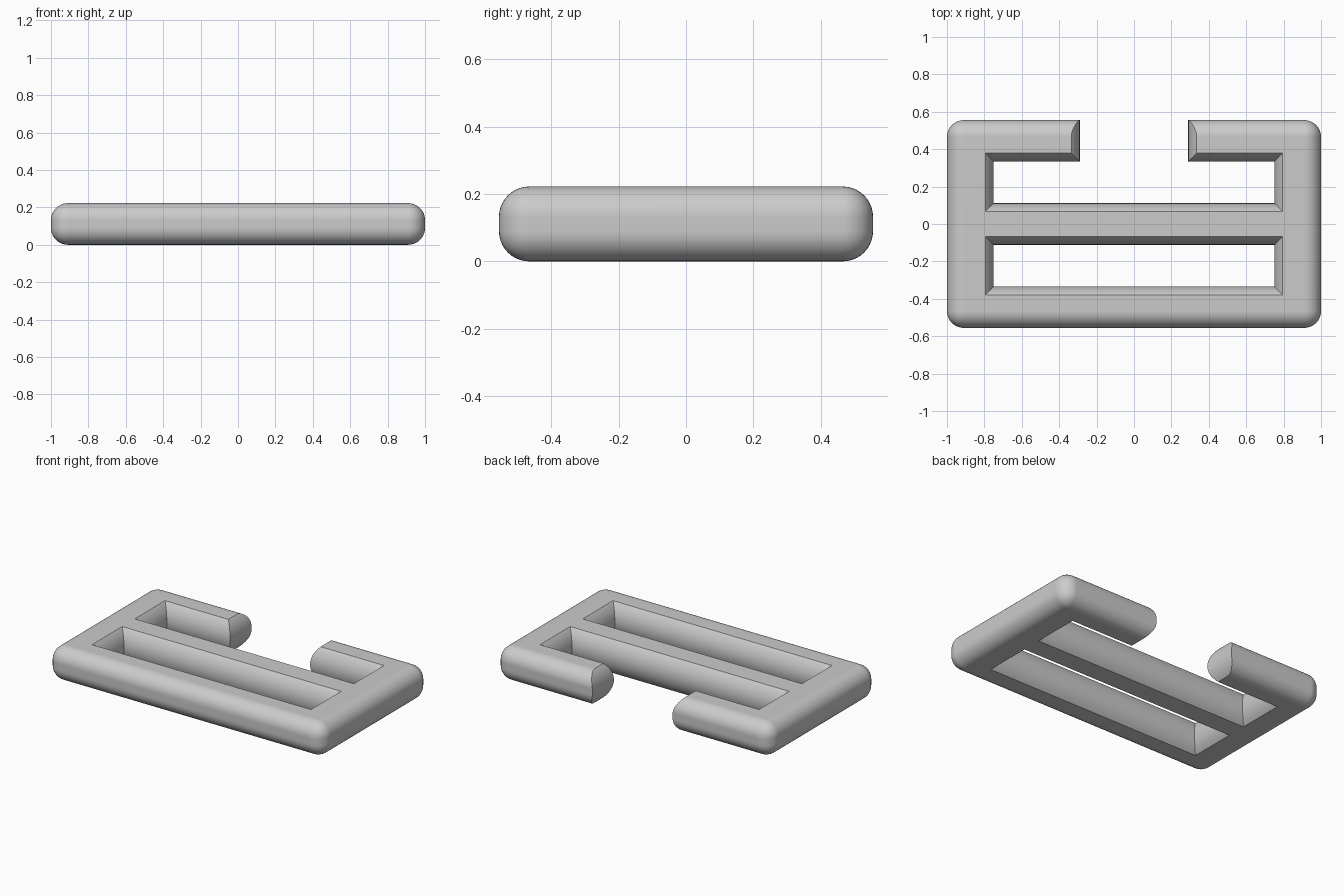
import bpy, bmesh, math

old = bpy.data.objects.get("Cube")
if old:
    bpy.data.objects.remove(old, do_unlink=True)

UNIT = 2 / 9                # thickness and bar width
H = UNIT / 2                # half thickness
BULGE = 0.045               # how far the inner walls swell toward mid height
R = (H * H + BULGE * BULGE) / (2 * BULGE)

grey = bpy.data.materials.new("plain grey")
grey.use_nodes = True
colour = (0.6, 0.6, 0.6, 1)
grey.diffuse_color = colour
grey.node_tree.nodes["Principled BSDF"].inputs["Base Color"].default_value = colour


def add_object(name, bm):
    bmesh.ops.recalc_face_normals(bm, faces=bm.faces)
    mesh = bpy.data.meshes.new(name)
    bm.to_mesh(mesh)
    bm.free()
    mesh.materials.append(grey)
    obj = bpy.data.objects.new(name, mesh)
    bpy.context.collection.objects.link(obj)
    return obj


def flared_cutter(name, x, y0, y1, steps=16):
    """Rectangular hole, narrowest at mid height, widening along an arc."""
    bm = bmesh.new()
    rings = []
    limit = math.radians(52)
    for i in range(steps + 1):
        a = -limit + 2 * limit * i / steps
        z = H + R * math.sin(a)
        e = R * (1 - math.cos(a))
        rings.append([bm.verts.new(p) for p in (
            (-x - e, y0 - e, z), (x + e, y0 - e, z),
            (x + e, y1 + e, z), (-x - e, y1 + e, z))])
    for low, high in zip(rings, rings[1:]):
        for k in range(4):
            n = (k + 1) % 4
            bm.faces.new((low[k], low[n], high[n], high[k]))
    bm.faces.new(rings[0])
    bm.faces.new(rings[-1])
    obj = add_object(name, bm)
    obj.hide_render = True
    return obj


# Rounded slab
bm = bmesh.new()
bmesh.ops.create_cube(bm, size=1)
for v in bm.verts:
    v.co.x *= 2
    v.co.y *= 5 * UNIT
    v.co.z = (v.co.z + 0.5) * UNIT
bmesh.ops.bevel(bm, geom=bm.edges[:], offset=0.09, offset_type='OFFSET',
                segments=10, profile=0.5, affect='EDGES')
buckle = add_object("strap_buckle", bm)

# Two strap slots and the opening in the back bar
cutters = [
    flared_cutter("front_slot_cutter", 0.75, -1.5 * UNIT, -H),
    flared_cutter("back_slot_cutter", 0.75, H, 1.5 * UNIT),
    flared_cutter("opening_cutter", 0.29, UNIT, 0.8),
]
bpy.context.view_layer.objects.active = buckle
for cutter in cutters:
    mod = buckle.modifiers.new(cutter.name, 'BOOLEAN')
    mod.operation = 'DIFFERENCE'
    mod.solver = 'EXACT'
    mod.object = cutter
    bpy.ops.object.modifier_apply(modifier=mod.name)
    bpy.data.objects.remove(cutter, do_unlink=True)

# Smooth rounds with crisp slot rims
bpy.ops.object.select_all(action='DESELECT')
buckle.select_set(True)
bpy.ops.object.shade_smooth_by_angle(angle=math.radians(30))
normals = buckle.modifiers.new("even_shading", 'WEIGHTED_NORMAL')
normals.keep_sharp = True
